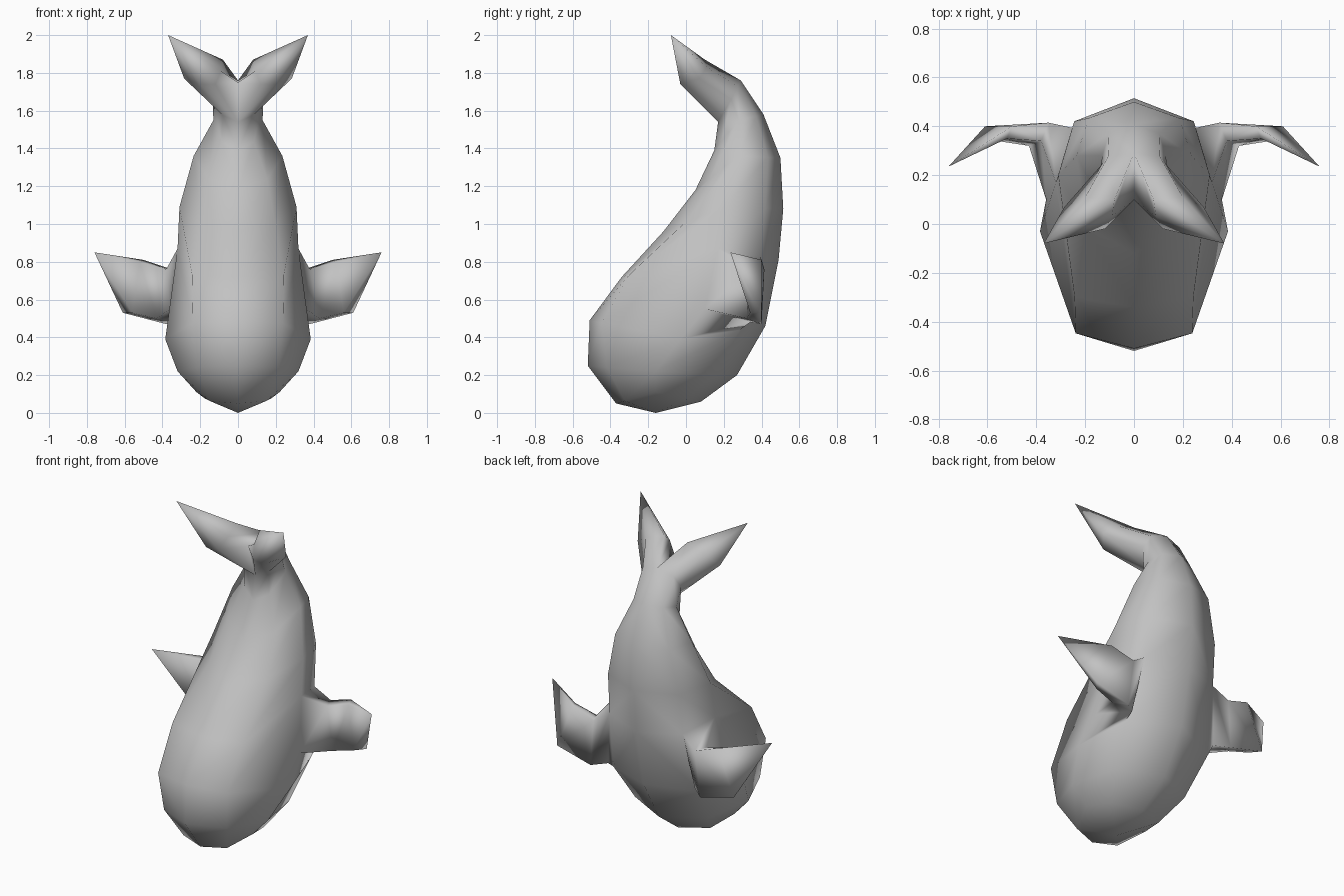
import bpy, bmesh
from mathutils import Vector, Matrix

cube = bpy.data.objects.get("Cube")
if cube:
    bpy.data.objects.remove(cube)

bm = bmesh.new()


def add_ring(points):
    return [bm.verts.new(p) for p in points]


def loft(a, b, closed=True):
    n = len(a)
    for i in range(n if closed else n - 1):
        j = (i + 1) % n
        bm.faces.new((a[i], a[j], b[j], b[i]))


def fan(ring, tip, closed=True):
    apex = bm.verts.new(tip)
    n = len(ring)
    for i in range(n if closed else n - 1):
        bm.faces.new((ring[i], ring[(i + 1) % n], apex))


def half_ring(belly, back, side, depth, width):
    """Half an eight-sided body section: belly, corner, side, corner, back."""
    belly, back, side = Vector((0, *belly)), Vector((0, *back)), Vector(side)
    belly_corner = side.lerp(belly, depth)
    belly_corner.x = side.x * width
    back_corner = side.lerp(back, 0.7)
    back_corner.x = side.x * 0.79
    return add_ring([belly, belly_corner, side, back_corner, back])


# Body sections from head to tail: belly y z, back y z, side x y z,
# then how far forward and how far out the belly corner sits
sections = [
    ((-0.37, 0.05), (0.08, 0.06), (0.22, -0.16, 0.11), 0.78, 0.68),
    ((-0.52, 0.25), (0.27, 0.20), (0.32, -0.16, 0.22), 0.72, 0.68),
    ((-0.51, 0.49), (0.42, 0.46), (0.385, -0.03, 0.39), 0.87, 0.62),
    ((-0.34, 0.72), (0.49, 0.81), (0.32, 0.17, 0.87), 0.92, 0.76),
    ((-0.12, 0.96), (0.515, 1.08), (0.31, 0.20, 1.09), 0.65, 0.63),
    ((0.05, 1.18), (0.50, 1.35), (0.235, 0.28, 1.36), 0.68, 0.66),
    ((0.15, 1.39), (0.41, 1.58), (0.13, 0.28, 1.55), 0.72, 0.65),
    ((0.17, 1.54), (0.29, 1.76), (0.135, 0.24, 1.66), 0.7, 0.6),
]
rings = [half_ring(*s) for s in sections]
for lower, upper in zip(rings, rings[1:]):
    loft(lower, upper, closed=False)
fan(rings[0], (0, -0.16, 0), closed=False)

# Tail fluke grows from the last body section, with a web at the notch
web = bm.verts.new((0, 0.10, 1.75))
fluke = add_ring([(0.12, -0.02, 1.74), (0.20, -0.03, 1.74), (0.285, 0.07, 1.77),
                  (0.20, 0.11, 1.83), (0.08, 0.10, 1.87), (0.09, 0.03, 1.81)])
loft(rings[-1] + [web], fluke)
fan(fluke, (0.37, -0.08, 2.0))

# Side fin grows from the upper part of the rear flank face
low_side, low_back = rings[2][2:4]
high_side, high_back = rings[3][2:4]
corners = {low_side, low_back, high_side, high_back}
bm.faces.remove(next(f for f in bm.faces if set(f.verts) == corners))
front_root, rear_root = add_ring([(0.36, 0.10, 0.55), (0.30, 0.34, 0.48)])
bm.faces.new((low_side, low_back, rear_root, front_root))
bm.faces.new((low_side, front_root, high_side))
bm.faces.new((low_back, high_back, rear_root))
root = [high_side, high_back, rear_root, front_root]
base = add_ring([(0.38, 0.34, 0.76), (0.35, 0.415, 0.76),
                 (0.38, 0.40, 0.47), (0.43, 0.32, 0.50)])
middle = add_ring([(0.52, 0.35, 0.80), (0.50, 0.40, 0.81),
                   (0.61, 0.40, 0.53), (0.56, 0.34, 0.53)])
loft(root, base)
loft(base, middle)
fan(middle, (0.76, 0.235, 0.85))

# Mirror to the other half and weld along the centre
geom = bm.verts[:] + bm.edges[:] + bm.faces[:]
bmesh.ops.mirror(bm, geom=geom, matrix=Matrix.Identity(4), merge_dist=0.0001, axis='X')
bmesh.ops.remove_doubles(bm, verts=bm.verts[:], dist=0.0001)
bmesh.ops.recalc_face_normals(bm, faces=bm.faces[:])
for face in bm.faces:
    face.smooth = True

mesh = bpy.data.meshes.new("whale_body")
bm.to_mesh(mesh)
bm.free()
whale = bpy.data.objects.new("whale_body", mesh)
bpy.context.collection.objects.link(whale)

# Plain grey skin
grey = (0.54, 0.54, 0.54, 1)
skin = bpy.data.materials.new("grey_skin")
skin.use_nodes = True
skin.diffuse_color = grey
skin.node_tree.nodes["Principled BSDF"].inputs["Base Color"].default_value = grey
mesh.materials.append(skin)
